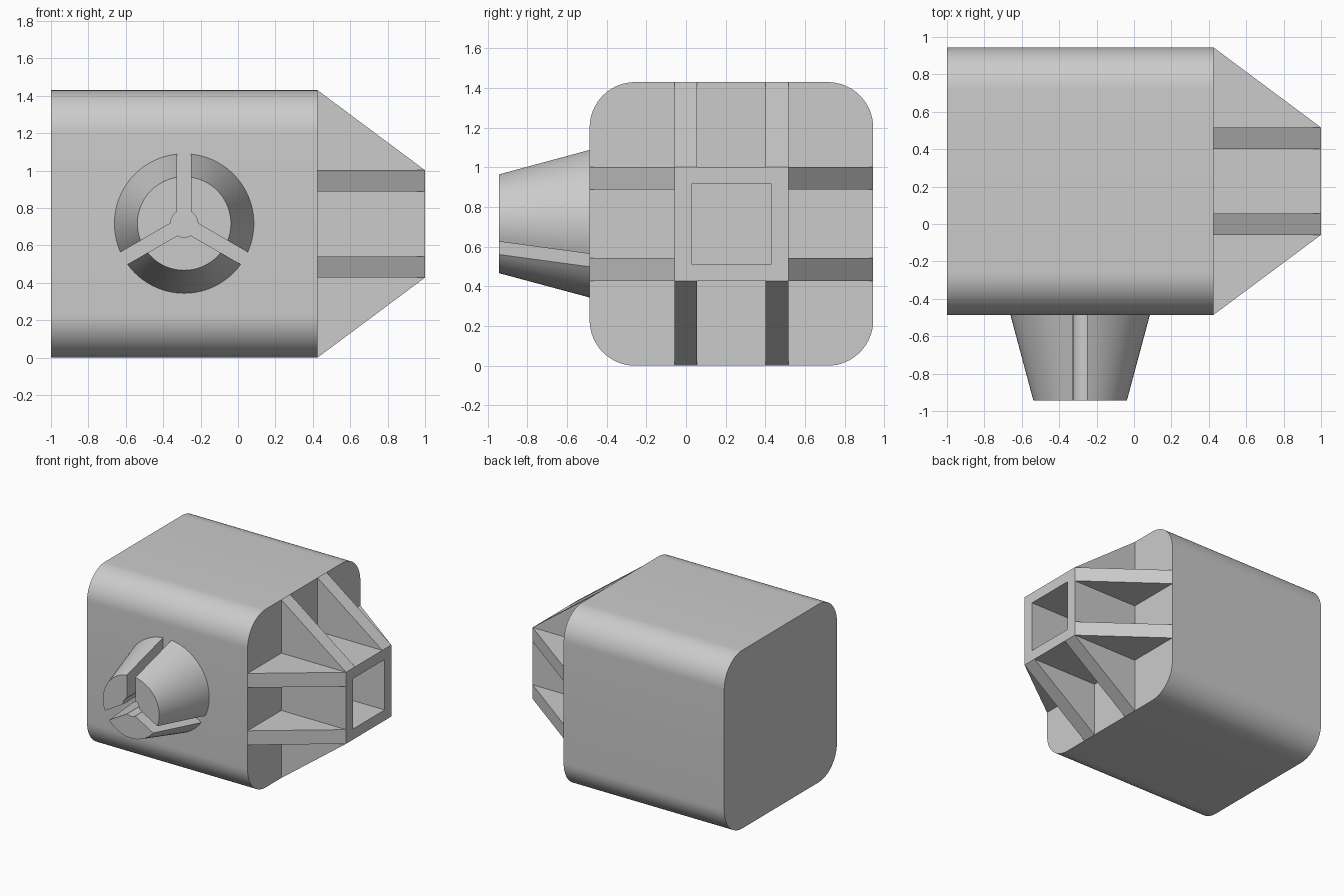
import bpy, bmesh
from math import sin, cos, pi, asin

if "Cube" in bpy.data.objects:
    bpy.data.objects.remove(bpy.data.objects["Cube"])

CY, CZ = 0.229, 0.715          # centre of body and socket
H, R = 0.715, 0.23             # body half size, corner radius
T, HOLE = 0.287, 0.202         # socket outer and inner half size
X0, X1, X2 = -1.0, 0.425, 1.0  # back, body face, socket tip


def finish(name, bm, smooth=False):
    bmesh.ops.recalc_face_normals(bm, faces=bm.faces[:])
    me = bpy.data.meshes.new(name)
    bm.to_mesh(me)
    bm.free()
    ob = bpy.data.objects.new(name, me)
    bpy.context.collection.objects.link(ob)
    if smooth:
        bpy.ops.object.select_all(action='DESELECT')
        ob.select_set(True)
        bpy.context.view_layer.objects.active = ob
        bpy.ops.object.shade_smooth_by_angle(angle=pi / 6)
    return ob


def ring(bm, pts):
    return [bm.verts.new(p) for p in pts]


def bridge(bm, a, b):
    n = len(a)
    for i in range(n):
        j = (i + 1) % n
        bm.faces.new((a[i], a[j], b[j], b[i]))


def prism(bm, pts_a, pts_b):
    a, b = ring(bm, pts_a), ring(bm, pts_b)
    bridge(bm, a, b)
    bm.faces.new(a)
    bm.faces.new(b)


# Body: rounded square run along x
outline = []
for k, (sy, sz) in enumerate([(1, 1), (-1, 1), (-1, -1), (1, -1)]):
    for i in range(17):
        t = (k + i / 16) * pi / 2
        outline.append((CY + sy * (H - R) + R * cos(t),
                        CZ + sz * (H - R) + R * sin(t)))
bm = bmesh.new()
prism(bm, [(X0, y, z) for y, z in outline], [(X1, y, z) for y, z in outline])
finish("body", bm, True)


# Square socket tube at the right end, open at its tip
def square(x, h):
    return [(x, CY + a * h, CZ + b * h)
            for a, b in ((1, 1), (-1, 1), (-1, -1), (1, -1))]


bm = bmesh.new()
outer0, outer1 = ring(bm, square(X1, T)), ring(bm, square(X2, T))
inner1, inner0 = ring(bm, square(X2, HOLE)), ring(bm, square(X1 + 0.003, HOLE))
bridge(bm, outer0, outer1)
bridge(bm, outer1, inner1)
bridge(bm, inner1, inner0)
bm.faces.new(inner0)
bm.faces.new(outer0)
finish("square_socket", bm)

# Eight triangular ribs, two on each side of the socket
bm = bmesh.new()
for k in range(4):
    c, s = round(cos(k * pi / 2)), round(sin(k * pi / 2))
    for lo, hi in ((-T, -T + 0.114), (T - 0.114, T)):
        def tri(v):
            return [(x, CY + c * u - s * v, CZ + s * u + c * v)
                    for x, u in ((X1, T), (X1, H), (X2, T))]
        prism(bm, tri(lo), tri(hi))
finish("socket_ribs", bm)

# Tapered peg on the front, split in three by slots with a centre bore
PX, PZ, W, N = -0.288, 0.717, 0.0375, 24
for k in range(3):
    start = pi / 2 + k * 2 * pi / 3

    def section(y, r_out):
        pts = []
        for r, flip in ((r_out, False), (0.073, True)):
            d = asin(W / r)
            arc = [start + d + (2 * pi / 3 - 2 * d) * i / N for i in range(N + 1)]
            pts += [(PX + r * cos(a), y, PZ + r * sin(a))
                    for a in (arc[::-1] if flip else arc)]
        return pts

    bm = bmesh.new()
    prism(bm, section(-0.486, 0.373), section(-0.944, 0.25))
    finish(f"peg_segment_{k + 1}", bm, True)
